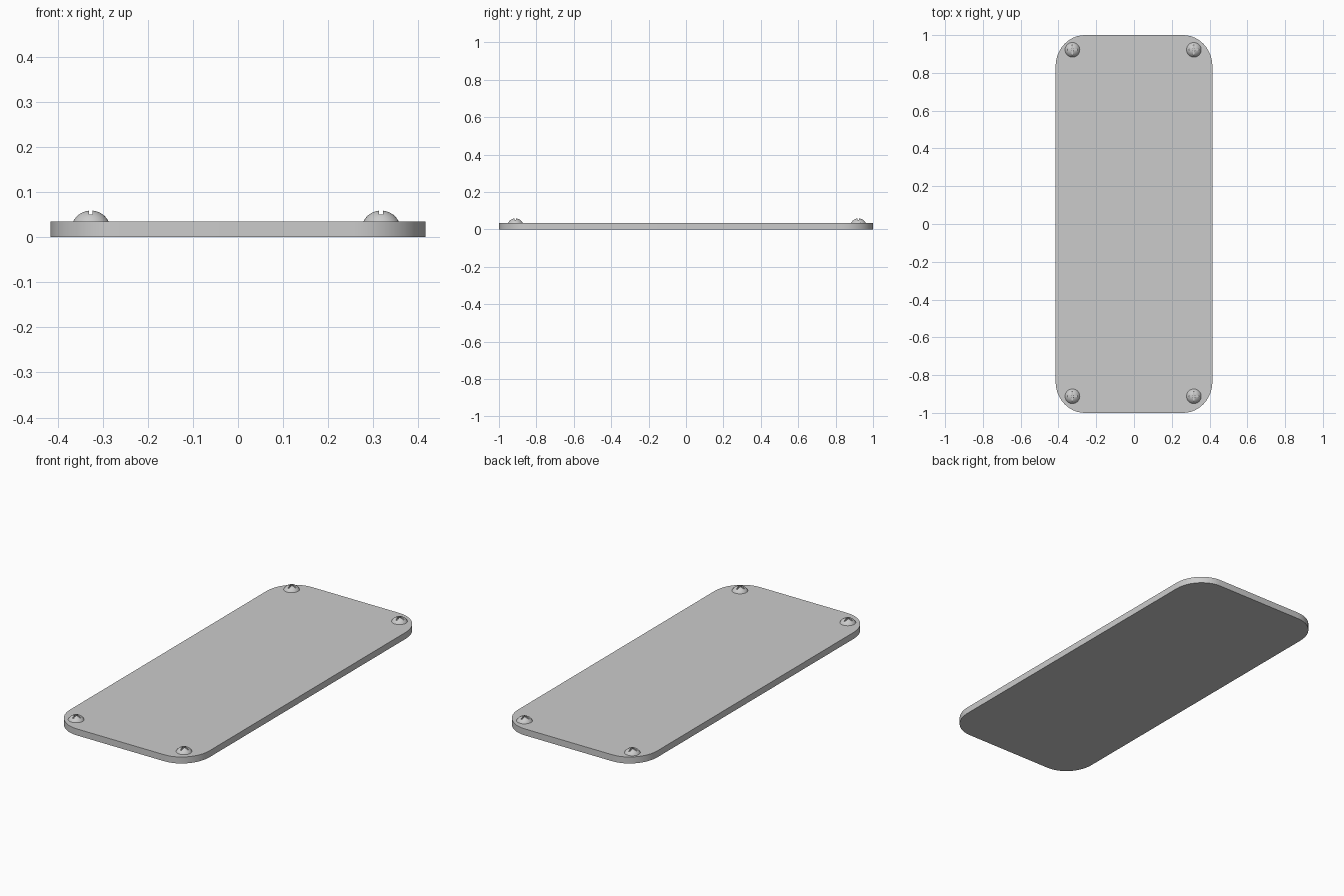
import bpy, bmesh
from math import sin, cos, pi, asin

if "Cube" in bpy.data.objects:
    bpy.data.objects.remove(bpy.data.objects["Cube"])

HALF_X, HALF_Y, THICK = 0.415, 1.0, 0.035
CORNER_X, CORNER_Y = 0.155, 0.165
HEAD_R, HEAD_H = 0.039, 0.024
SLOT_W, SLOT_FLOOR = 0.008, 0.050


def make_object(name, bm):
    bmesh.ops.recalc_face_normals(bm, faces=bm.faces[:])
    mesh = bpy.data.meshes.new(name)
    bm.to_mesh(mesh)
    bm.free()
    obj = bpy.data.objects.new(name, mesh)
    bpy.context.collection.objects.link(obj)
    return obj


def prism(name, outline, z0, z1):
    bm = bmesh.new()
    face = bm.faces.new([bm.verts.new((x, y, z0)) for x, y in outline])
    ext = bmesh.ops.extrude_face_region(bm, geom=[face])
    verts = [v for v in ext["geom"] if isinstance(v, bmesh.types.BMVert)]
    bmesh.ops.translate(bm, verts=verts, vec=(0, 0, z1 - z0))
    return make_object(name, bm)


def shade(obj):
    bpy.ops.object.select_all(action='DESELECT')
    obj.select_set(True)
    bpy.context.view_layer.objects.active = obj
    bpy.ops.object.shade_smooth_by_angle(angle=pi / 6)


# Cover plate with rounded corners
outline = []
for k, (sx, sy) in enumerate([(1, 1), (-1, 1), (-1, -1), (1, -1)]):
    for i in range(13):
        a = (k + i / 12) * pi / 2
        outline.append((sx * (HALF_X - CORNER_X) + CORNER_X * cos(a),
                        sy * (HALF_Y - CORNER_Y) + CORNER_Y * sin(a)))
plate = prism("cover_plate", outline, 0, THICK)
shade(plate)

# Domed screw head: spherical cap profile spun around z
R = (HEAD_R ** 2 + HEAD_H ** 2) / (2 * HEAD_H)
top = THICK + HEAD_H
bm = bmesh.new()
rings = []
for i in range(8):
    a = asin(HEAD_R / R) * (1 - i / 8)
    rings.append([bm.verts.new((R * sin(a) * cos(t * pi / 16), R * sin(a) * sin(t * pi / 16),
                                top - R + R * cos(a))) for t in range(32)])
tip = bm.verts.new((0, 0, top))
for t in range(32):
    n = (t + 1) % 32
    for lo, hi in zip(rings, rings[1:]):
        bm.faces.new((lo[t], lo[n], hi[n], hi[t]))
    bm.faces.new((rings[-1][t], rings[-1][n], tip))
bm.faces.new(rings[0][::-1])
screw = make_object("screw_1", bm)

# Cross slot cut into the head
w, l = SLOT_W / 2, 0.06
arm = [(l, -w), (l, w), (w, w)]
cross = []
for k in range(4):
    c, s = round(cos(k * pi / 2)), round(sin(k * pi / 2))
    cross += [(c * x - s * y, s * x + c * y) for x, y in arm]
cutter = prism("slot_cutter", cross, SLOT_FLOOR, 0.1)
cutter.hide_render = True
mod = screw.modifiers.new("slot", 'BOOLEAN')
mod.operation, mod.solver, mod.object = 'DIFFERENCE', 'EXACT', cutter
bpy.context.view_layer.objects.active = screw
bpy.ops.object.modifier_apply(modifier="slot")
bpy.data.objects.remove(cutter)
shade(screw)

# One screw near each corner
spots = [(x, y) for x in (-0.326, 0.317) for y in (-0.912, 0.922)]
for i, (x, y) in enumerate(spots):
    obj = screw
    if i:
        obj = screw.copy()
        obj.name = f"screw_{i + 1}"
        bpy.context.collection.objects.link(obj)
    obj.location = (x, y, 0)
